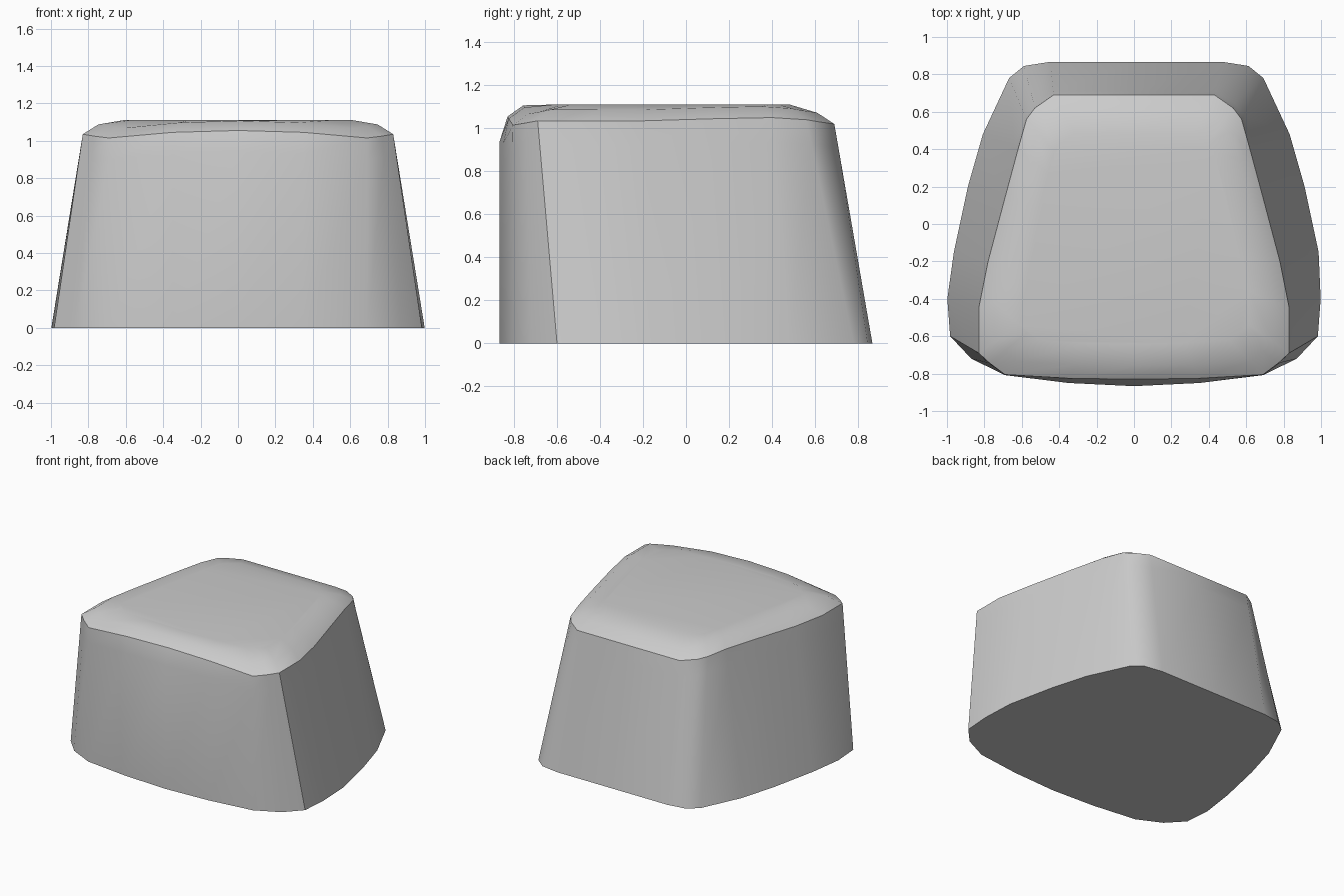
import bpy
import bmesh
from mathutils import Vector

cube = bpy.data.objects.get("Cube")
if cube:
    bpy.data.objects.remove(cube, do_unlink=True)

# One flat grey for the whole body
grey = bpy.data.materials.new("plain_grey")
grey.use_nodes = True
colour = (0.6, 0.6, 0.6, 1)
grey.diffuse_color = colour
grey.node_tree.nodes["Principled BSDF"].inputs["Base Color"].default_value = colour

# Left half from front to back: foot (x, y) and rim (x, y, z)
half = [
    ((0, -.867), (0, -.83, 1.055)),
    ((.35, -.85), (.35, -.825, 1.045)),
    ((.69, -.808), (.69, -.805, 1.015)),
    ((.87, -.72), (.77, -.745, 1.025)),
    ((.983, -.6), (.83, -.69, 1.035)),
    ((.998, -.4), (.83, -.45, 1.035)),
    ((.975, -.15), (.78, -.2, 1.035)),
    ((.9, .2), (.69, .14, 1.045)),
    ((.82, .48), (.62, .4, 1.05)),
    ((.68, .78), (.575, .56, 1.04)),
    ((.6, .845), (.53, .62, 1.03)),
    ((.46, .867), (.43, .69, 1.02)),
    ((0, .867), (0, .69, 1.02)),
]
mirrored = [((-f[0], f[1]), (-r[0], r[1], r[2])) for f, r in half[-2:0:-1]]
columns = half + mirrored
corner_columns = (4, len(columns) - 4)


def foot_point(f):
    # The rear of the foot sits slightly off centre
    return Vector((f[0] + (.012 if f[1] > -.3 else 0), f[1], 0))


def shoulder_point(f, r):
    # The front wall is upright, the others lean straight in to the rim
    point = foot_point(f).lerp(Vector(r), .89)
    if f[1] < -.75:
        point.y = f[1]
    return point


def crown_point(r, scale, z):
    return Vector((r[0] * scale, (r[1] + .1) * scale - .1, z))


# Loft foot, shoulder, rim and two crown rings
levels = [
    [foot_point(f) for f, r in columns],
    [shoulder_point(f, r) for f, r in columns],
    [Vector(r) for f, r in columns],
    [crown_point(r, .9, r[2] + .052) for f, r in columns],
    [crown_point(r, .74, 1.11) for f, r in columns],
]
bm = bmesh.new()
rings = [[bm.verts.new(p) for p in level] for level in levels]
count = len(columns)
for low, high in zip(rings, rings[1:]):
    for i in range(count):
        j = (i + 1) % count
        bm.faces.new((low[i], low[j], high[j], high[i]))
bm.faces.new(rings[-1])
bm.faces.new(rings[0][::-1])
bmesh.ops.recalc_face_normals(bm, faces=bm.faces)
for face in bm.faces:
    face.smooth = True

# Crisp edges round the foot and rim, and up the two front corners
for ring in (rings[0], rings[2]):
    for i in range(count):
        bm.edges.get((ring[i], ring[(i + 1) % count])).smooth = False
for i in corner_columns:
    for low, high in zip(rings[:2], rings[1:3]):
        bm.edges.get((low[i], high[i])).smooth = False

mesh = bpy.data.meshes.new("tapered_body")
bm.to_mesh(mesh)
bm.free()
mesh.materials.append(grey)
body = bpy.data.objects.new("tapered_body", mesh)
bpy.context.collection.objects.link(body)
